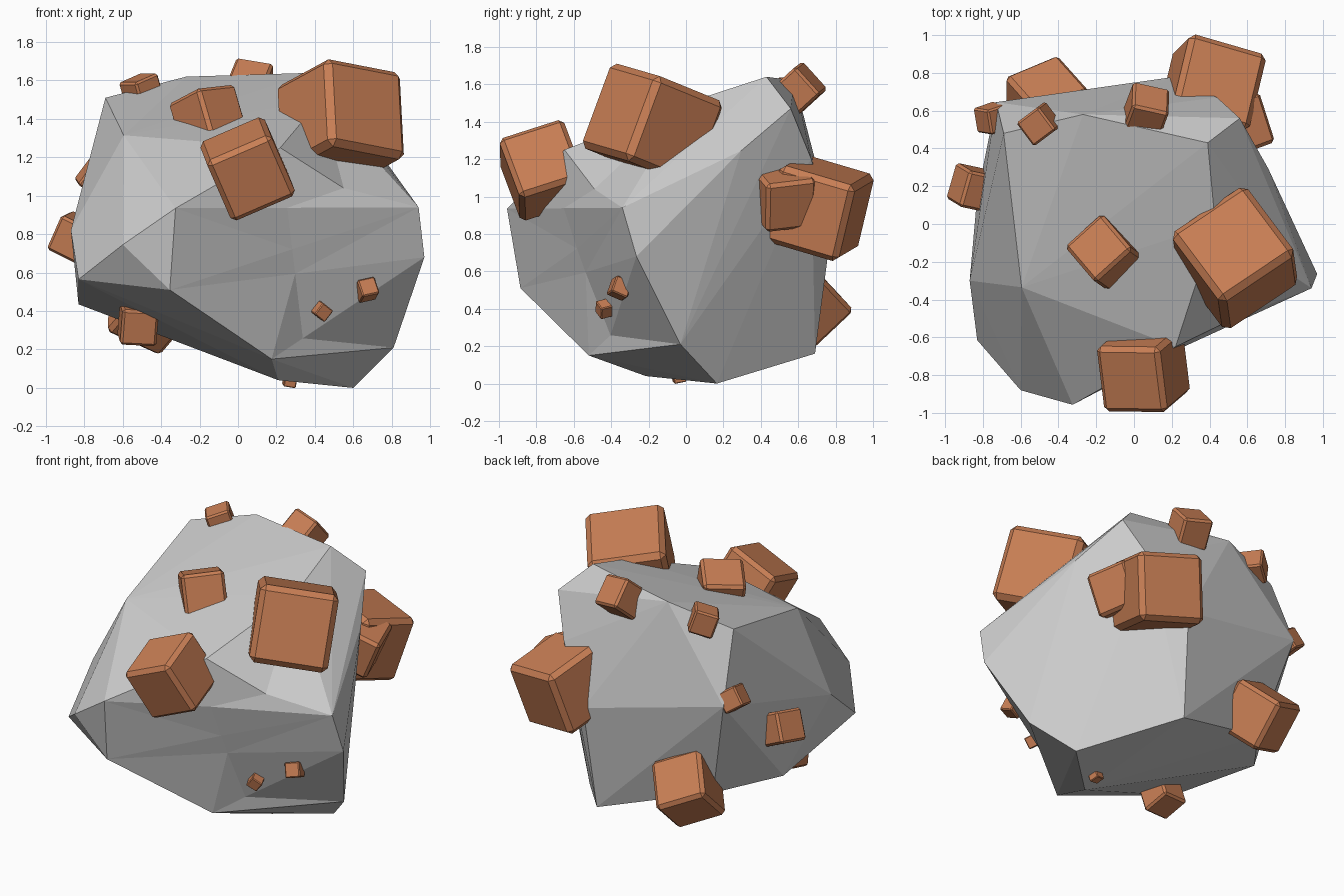
import bpy, bmesh
from mathutils import Vector, Matrix

if "Cube" in bpy.data.objects:
    bpy.data.objects.remove(bpy.data.objects["Cube"])

# Faceted rock: convex hull of its corner points
ROCK = [
    # top
    (-.69, .48, 1.51), (-.27, .58, 1.62), (.39, .43, 1.64), (-.595, -.335, 1.315),
    (.43, 0, 1.5), (.22, -.65, 1.25),
    # right side
    (.94, -.34, .94), (.97, -.265, .68), (.71, .295, 1.245), (.81, -.03, .21),
    # back
    (.56, .56, 1.47), (.44, .67, 1.2), (.22, .78, .85), (.18, .69, .16),
    (-.73, .645, 1.06), (-.56, .51, .385),
    # left and front
    (-.87, -.3, .82), (-.83, -.615, .565), (-.83, .15, .435), (-.6, -.88, .745),
    (-.325, -.957, .935), (-.355, -.885, .51),
    # bottom
    (.175, -.52, .15), (.21, -.215, .04), (.6, .165, 0),
]
bm = bmesh.new()
for p in ROCK:
    bm.verts.new(p)
hull = bmesh.ops.convex_hull(bm, input=bm.verts)
loose = {g for g in hull["geom_interior"] + hull["geom_unused"]
         if isinstance(g, bmesh.types.BMVert)}
bmesh.ops.delete(bm, geom=list(loose), context="VERTS")
bmesh.ops.recalc_face_normals(bm, faces=bm.faces)

# Shallow valley down the front face
front = [f for f in bm.faces if f.normal.y < -.5 and f.calc_center_median().z < 1.1]
geom = front + list({e for f in front for e in f.edges}) \
    + list({v for f in front for v in f.verts})
cut = bmesh.ops.bisect_plane(bm, geom=geom, plane_co=(.22, -.65, 1.25),
                             plane_no=(1.015, 0, .12), dist=.001)
for v in cut["geom_cut"]:
    if isinstance(v, bmesh.types.BMVert) and .2 < v.co.z < 1.2:
        v.co.y += .065 * (1.25 - v.co.z)

# Notch in the upper front edge
ends = [Vector((.22, -.65, 1.25)), Vector((.94, -.34, .94))]
for e in bm.edges[:]:
    if all(min((v.co - p).length for v in e.verts) < .005 for p in ends):
        _, v = bmesh.utils.edge_split(e, e.verts[0], .5)
        v.co = (.55, -.49, 1.04)
        break
bmesh.ops.triangulate(bm, faces=bm.faces)
bmesh.ops.recalc_face_normals(bm, faces=bm.faces)
mesh = bpy.data.meshes.new("rock")
bm.to_mesh(mesh)
bm.free()
bpy.context.collection.objects.link(bpy.data.objects.new("rock", mesh))

copper = bpy.data.materials.new("copper_ore")
copper.diffuse_color = (.58, .21, .09, 1)
copper.use_nodes = True
copper.node_tree.nodes["Principled BSDF"].inputs["Base Color"].default_value = copper.diffuse_color


def crystal(name, center, size, a, b):
    """Chamfered cube with edges along a and (roughly) b."""
    a = Vector(a).normalized()
    b = Vector(b)
    b = (b - a * b.dot(a)).normalized()
    rot = Matrix((a, b, a.cross(b))).transposed().to_4x4()
    bm = bmesh.new()
    bmesh.ops.create_cube(bm, size=size, matrix=Matrix.Translation(center) @ rot)
    bmesh.ops.bevel(bm, geom=bm.edges[:], offset=size * .07, segments=1,
                    affect="EDGES", profile=.5)
    bmesh.ops.recalc_face_normals(bm, faces=bm.faces)
    mesh = bpy.data.meshes.new(name)
    bm.to_mesh(mesh)
    bm.free()
    mesh.materials.append(copper)
    bpy.context.collection.objects.link(bpy.data.objects.new(name, mesh))


# Large ore cubes: center, size, two edge directions
LARGE = [
    ((.535, -.18, 1.385), .485, (.27, -.36, .147), (-.35, -.24, .07)),
    ((.05, -.77, 1.14), .365, (.14, .12, -.32), (.31, -.016, .17)),
    ((-.155, -.15, 1.405), .265, (.17, -.2, .09), (-.18, -.16, -.02)),
    ((.41, .71, .94), .43, (.38, -.11, -.065), (-.1, -.1, -.42)),
    ((.535, .52, 1.0), .28, (-.08, .25, .03), (.1, .04, .26)),
    ((-.46, .63, .435), .33, (.17, -.19, .2), (-.29, -.12, .13)),
]
# Small ore cubes
SMALL = [
    ((.065, .6, 1.57), .2, (.18, -.04, -.03), (.02, .13, -.15)),
    ((-.5, .53, 1.54), .155, (.09, -.12, 0), (-.11, -.09, -.05)),
    ((-.52, -.35, .335), .19, (.2, .02, -.01), (0, .18, .05)),
    ((-.845, .19, .78), .2, (-.06, -.21, -.03), (.1, 0, .2)),
    ((-.75, .56, 1.09), .135, (-.02, .12, .03), (.07, 0, .1)),
    ((.67, -.355, .51), .095, (.09, .03, .02), (-.02, .03, .08)),
    ((.435, -.435, .4), .075, (.05, .03, -.04), (.04, 0, .06)),
    ((.27, -.04, .04), .065, (.06, .01, -.01), (0, .06, .01)),
]
for i, spec in enumerate(LARGE):
    crystal(f"large_ore_cube_{i + 1}", *spec)
for i, spec in enumerate(SMALL):
    crystal(f"small_ore_cube_{i + 1}", *spec)
